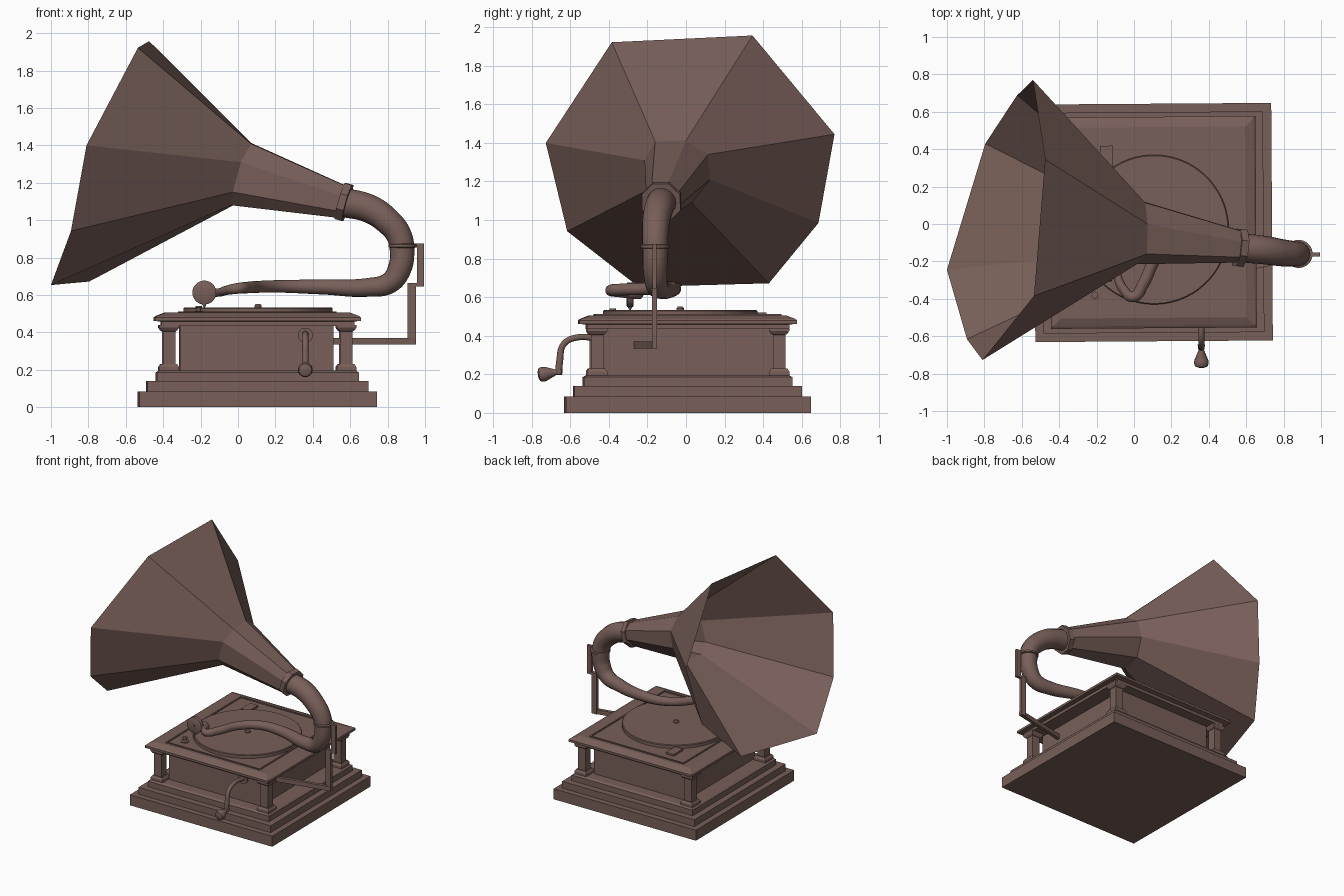
import bpy, bmesh, math
from mathutils import Vector

if "Cube" in bpy.data.objects:
    bpy.data.objects.remove(bpy.data.objects["Cube"])

mat = bpy.data.materials.new("brown")
mat.diffuse_color = (0.19, 0.115, 0.1, 1)
mat.use_nodes = True
mat.node_tree.nodes["Principled BSDF"].inputs["Base Color"].default_value = mat.diffuse_color
CX, CY = 0.103, 0.008          # cabinet centre
TWIST = math.radians(0.4)      # cabinet is turned very slightly


def finish(name, bm, smooth=False):
    bmesh.ops.recalc_face_normals(bm, faces=bm.faces)
    me = bpy.data.meshes.new(name)
    bm.to_mesh(me)
    bm.free()
    ob = bpy.data.objects.new(name, me)
    bpy.context.collection.objects.link(ob)
    me.materials.append(mat)
    if smooth:
        bpy.ops.object.select_all(action='DESELECT')
        bpy.context.view_layer.objects.active = ob
        ob.select_set(True)
        bpy.ops.object.shade_smooth_by_angle(angle=math.radians(35))
    return ob


def loft(name, rings, caps=True, smooth=False):
    bm = bmesh.new()
    vs = [[bm.verts.new(p) for p in r] for r in rings]
    n = len(rings[0])
    for a, b in zip(vs, vs[1:]):
        for i in range(n):
            bm.faces.new((a[i], a[(i + 1) % n], b[(i + 1) % n], b[i]))
    if caps:
        bm.faces.new(vs[0])
        bm.faces.new(vs[-1])
    return finish(name, bm, smooth)


def rects(name, profile, x=CX, y=CY):
    """Stack of rectangles given as (half x, half y, z)."""
    rings = []
    for hx, hy, z in profile:
        ring = []
        for sx, sy in ((-1, -1), (1, -1), (1, 1), (-1, 1)):
            v = Vector((x - CX + sx * hx, y - CY + sy * hy))
            c, s = math.cos(TWIST), math.sin(TWIST)
            ring.append((CX + v.x * c - v.y * s, CY + v.x * s + v.y * c, z))
        rings.append(ring)
    return loft(name, rings)


def lathe(name, centre, axis, profile, n=40, smooth=True):
    """Turned part: profile of (radius, distance along axis)."""
    q = Vector(axis).to_track_quat('Z', 'Y')
    rings = []
    for r, d in profile:
        rings.append([Vector(centre) + q @ Vector((r * math.cos((i + .5) * math.tau / n),
                      r * math.sin((i + .5) * math.tau / n), d)) for i in range(n)])
    return loft(name, rings, True, smooth)


def tube(name, pts, kind='BEZIER'):
    """Tube through points (x, y, z, radius)."""
    cu = bpy.data.curves.new(name, 'CURVE')
    cu.dimensions = '3D'
    cu.bevel_depth = 1
    cu.bevel_resolution = 6
    cu.resolution_u = 8
    cu.use_fill_caps = True
    sp = cu.splines.new('BEZIER')
    sp.bezier_points.add(len(pts) - 1)
    for bp, p in zip(sp.bezier_points, pts):
        bp.co, bp.radius = p[:3], p[3]
        bp.handle_left_type = bp.handle_right_type = 'AUTO'
    cu.materials.append(mat)
    ob = bpy.data.objects.new(name, cu)
    bpy.context.collection.objects.link(ob)
    bpy.ops.object.select_all(action='DESELECT')
    bpy.context.view_layer.objects.active = ob
    ob.select_set(True)
    bpy.ops.object.convert(target='MESH')
    bpy.ops.object.shade_smooth_by_angle(angle=math.radians(40))


def bar(name, a, b, width, height):
    """Square bar between two points."""
    a, b = Vector(a), Vector(b)
    d = (b - a).normalized()
    side = d.cross(Vector((0, 0, 1)) if abs(d.z) < .9 else Vector((1, 0, 0))).normalized()
    up = side.cross(d)
    loft(name, [[p + side * sx * width / 2 + up * sy * height / 2
                 for sx, sy in ((-1, -1), (1, -1), (1, 1), (-1, 1))] for p in (a, b)])


# Stepped plinth
rects("plinth", [(.635, .635, 0), (.635, .635, .085), (.59, .59, .085), (.59, .59, .14),
                 (.54, .54, .14), (.54, .54, .185), (.525, .525, .195)])
# Cabinet body and corner columns
rects("cabinet_body", [(.41, .445, .19), (.41, .445, .44)], x=.098)
for sx in (-1, 1):
    for sy in (-1, 1):
        rects("corner_column", [(.052, .052, .19), (.052, .052, .215), (.042, .042, .23),
                                (.033, .033, .23), (.033, .033, .405), (.042, .042, .41),
                                (.052, .052, .425), (.052, .052, .44)],
              x=CX + sx * .474, y=CY + sy * .472)
# Lid with moulded edge and raised frame
rects("lid", [(.515, .525, .435), (.515, .525, .458), (.55, .565, .462), (.55, .565, .48),
              (.54, .553, .488), (.495, .51, .505)])
for sy in (-1, 1):
    rects("lid_frame_long", [(.42, .006, .5), (.42, .006, .512)], y=CY + sy * .478)
for sx in (-1, 1):
    rects("lid_frame_side", [(.006, .478, .5), (.006, .478, .512)], x=CX + sx * .414)

# Turntable, spindle, brake and knob
lathe("turntable", (.107, -.03, .5), (0, 0, 1), [(.4, 0), (.4, .028), (.395, .033)], 64)
lathe("spindle", (.107, -.03, .53), (0, 0, 1), [(.02, 0), (.02, .012), (.012, .022)], 20)
rects("brake", [(.035, .06, .5), (.035, .06, .52)], x=-.145, y=.36)
lathe("speed_knob", (-.21, -.38, .5), (0, 0, 1),
      [(.03, 0), (.03, .012), (.012, .015), (.012, .03), (.018, .032), (.018, .042)], 20)

# Crank
lathe("crank_plate", (.36, -.44, .385), (0, -1, 0), [(.04, 0), (.04, .015)], 24)
tube("crank_arm", [(.36, -.44, .385, .016), (.36, -.58, .388, .016), (.36, -.635, .355, .016),
                   (.36, -.655, .27, .018), (.36, -.66, .2, .018)])
lathe("crank_handle", (.36, -.645, .215), (0, -1, -.15),
      [(.02, 0), (.015, .03), (.038, .085), (.04, .1), (.034, .117), (.015, .124)], 16)

# Bracket holding the elbow
bar("bracket_foot", (.49, -.26, .352), (.95, -.163, .352), .026, .036)
bar("bracket_post", (.929, -.163, .335), (.929, -.163, .665), .026, .044)
bar("bracket_step", (.907, -.163, .655), (.995, -.163, .655), .022, .02)
bar("bracket_top", (.976, -.163, .65), (.976, -.163, .875), .02, .038)
bar("bracket_clip", (.94, -.163, .865), (.99, -.163, .865), .02, .02)
lathe("elbow_ring", (.88, -.16, .852), (0, 0, 1), [(.066, 0), (.075, .004), (.075, .018), (.066, .022)])

# Tone arm: elbow, neck and curved arm
tube("tone_arm", [(.55, -.125, 1.097, .078), (.70, -.14, 1.062, .076), (.80, -.155, .995, .072),
                  (.86, -.16, .92, .068), (.877, -.16, .84, .066), (.862, -.16, .735, .063),
                  (.81, -.153, .665, .057), (.70, -.13, .641, .05), (.45, -.07, .643, .04),
                  (.25, -.08, .646, .034), (.12, -.18, .644, .032), (.05, -.32, .64, .031),
                  (-.005, -.39, .635, .029), (-.06, -.345, .625, .025), (-.115, -.25, .612, .022),
                  (-.16, -.25, .612, .022), (-.18, -.285, .612, .02)])
# Sound box with needle
lathe("sound_box", (-.18, -.272, .613), (0, -1, 0),
      [(.058, 0), (.064, .004), (.064, .032), (.058, .036), (.01, .036), (.01, .044)], 32)
lathe("needle", (-.18, -.29, .56), (0, 0, -1), [(.01, 0), (.01, .015), (.003, .027)], 10)

# Horn: eight flat petals from collar to mouth
mouth = [(-.535, -.385, 1.922), (-.475, .345, 1.957), (-.54, .77, 1.445), (-.626, .687, .985),
         (-.795, .43, .672), (-1, -.245, .653), (-.893, -.616, .942), (-.81, -.727, 1.4)]
throat = [(.07, -.16, 1.408), (.072, 0, 1.412), (.06, .114, 1.34), (.035, .125, 1.21),
          (-.005, .03, 1.09), (-.038, -.14, 1.08), (-.028, -.21, 1.15), (.015, -.215, 1.31)]
mid = sum((Vector(p) for p in throat), Vector()) / 8
neck = Vector((.567, -.127, 1.097))
small = [neck + (Vector(p) - mid) * .5 for p in throat]
loft("horn", [small, throat, mouth], caps=False)
lathe("horn_collar", neck, (-.95, .11, .27), [(.108, -.02), (.108, .02)], 8, False)
